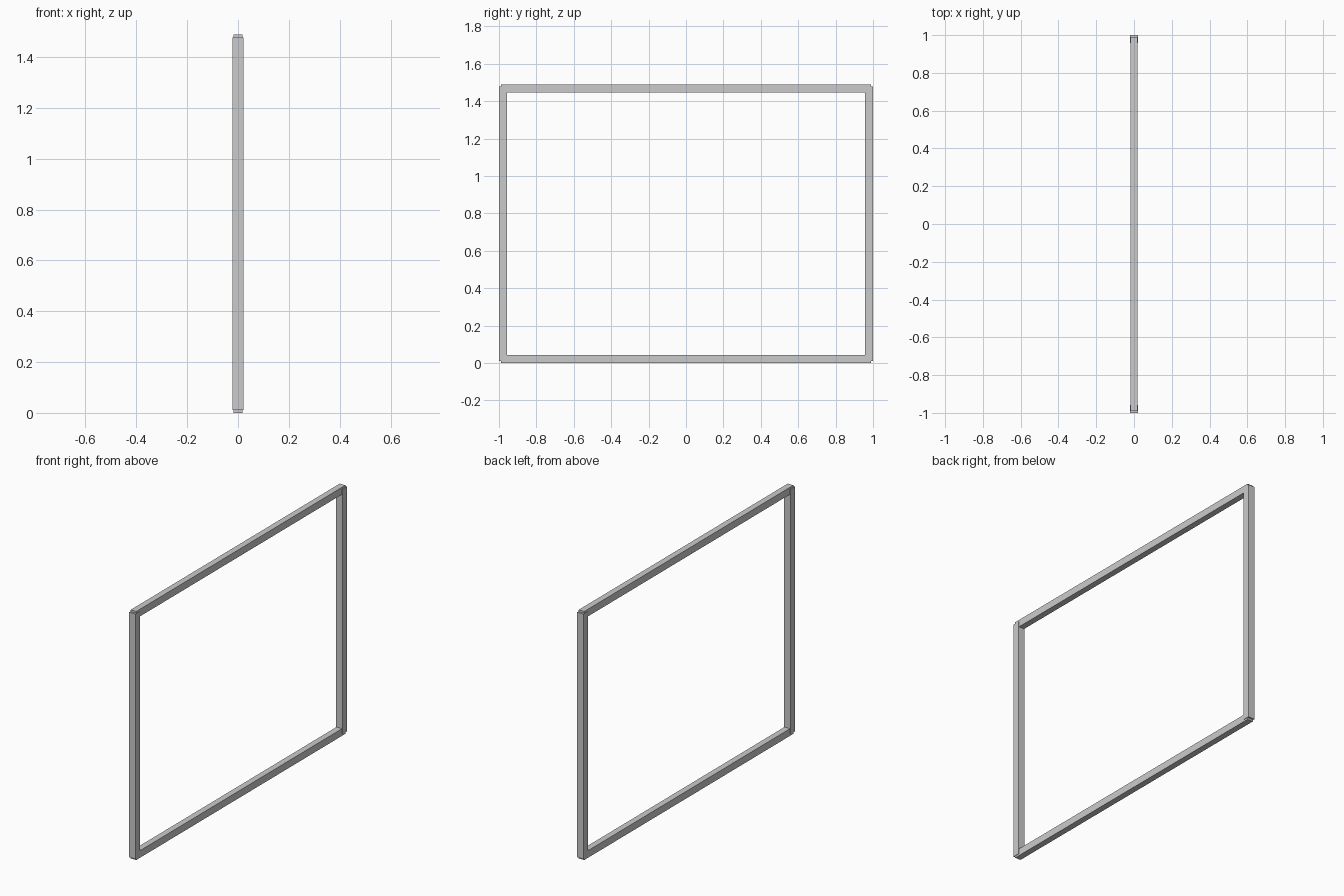
import bpy

if "Cube" in bpy.data.objects:
    bpy.data.objects.remove(bpy.data.objects["Cube"])

def bar(name, size, loc):
    bpy.ops.mesh.primitive_cube_add(size=1, location=loc)
    ob = bpy.context.object
    ob.name = name
    ob.scale = size
    bpy.ops.object.transform_apply(location=False, rotation=False, scale=True)
    return ob

H = 1.488      # overall height
T = 0.043      # bar thickness
STEP = 0.011   # corner step where bars overlap

# Upright posts, slightly thicker than the rails
for side, y in (("left", -1 + T / 2), ("right", 1 - T / 2)):
    bar(f"{side}_post", (T, T, H - 2 * STEP), (0, y, H / 2))

# Horizontal rails
for side, z in (("bottom", T / 2), ("top", H - T / 2)):
    bar(f"{side}_rail", (0.037, 2 - 2 * STEP, T), (0, 0, z))
